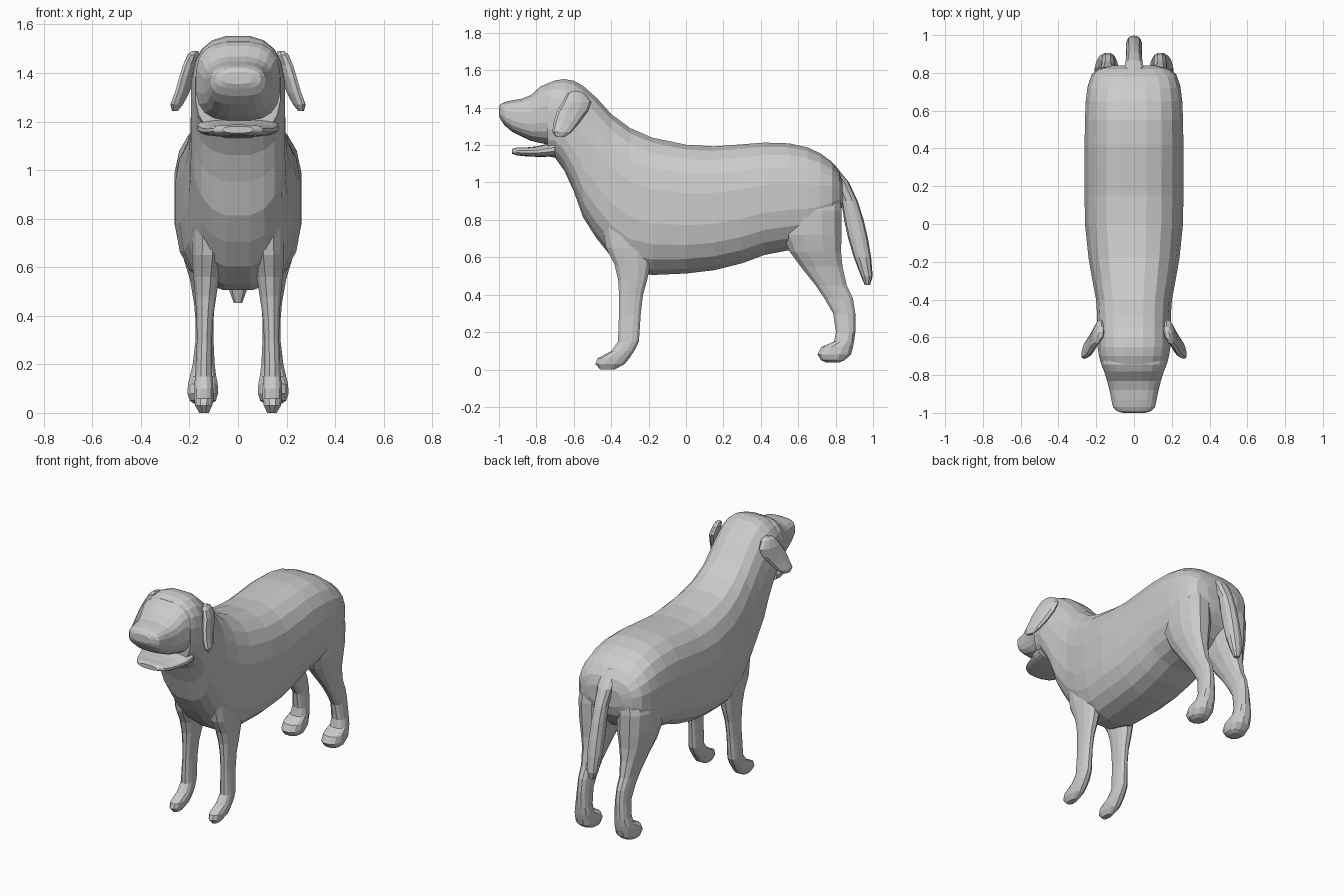
import bpy, bmesh, math
from mathutils import Vector


def ring(n, power):
    """Unit superellipse points."""
    pts = []
    for i in range(n):
        a = 2 * math.pi * (i + 0.5) / n
        c, s = math.cos(a), math.sin(a)
        pts.append((math.copysign(abs(c) ** (2 / power), c),
                    math.copysign(abs(s) ** (2 / power), s)))
    return pts


def loft(name, rings, mirror=False):
    """Closed skin over a list of point rings, optionally mirrored in x."""
    bm = bmesh.new()
    for sx in ((1, -1) if mirror else (1,)):
        vs = [[bm.verts.new((p[0] * sx, p[1], p[2])) for p in r] for r in rings]
        n = len(vs[0])
        for a, b in zip(vs, vs[1:]):
            for i in range(n):
                j = (i + 1) % n
                bm.faces.new((a[i], a[j], b[j], b[i]))
        bm.faces.new(vs[0])
        bm.faces.new(vs[-1])
    bmesh.ops.recalc_face_normals(bm, faces=bm.faces)
    me = bpy.data.meshes.new(name)
    bm.to_mesh(me)
    bm.free()
    ob = bpy.data.objects.new(name, me)
    bpy.context.collection.objects.link(ob)
    return ob


def upright(name, slices, power, n=20):
    """Slices across y: (y, half width, bottom, top)."""
    return loft(name, [[(w * u, y, (b + t) / 2 + (t - b) / 2 * v)
                        for u, v in ring(n, power)] for y, w, b, t in slices])


def level(name, slices, power=2.4, n=12, shear=0.0, mirror=True):
    """Slices across z: (z, x0, x1, y0, y1)."""
    return loft(name, [[((a + b) / 2 + (b - a) / 2 * u - shear * (d - c) / 2 * v,
                         (c + d) / 2 + (d - c) / 2 * v, z)
                        for u, v in ring(n, power)] for z, a, b, c, d in slices], mirror)


# torso, neck and skull
body = upright("body", [
    (-.74, .176, 1.138, 1.532), (-.70, .187, 1.13, 1.548), (-.65, .195, 1.06, 1.555),
    (-.60, .196, .95, 1.547), (-.55, .196, .81, 1.52), (-.48, .197, .70, 1.458),
    (-.40, .203, .60, 1.37), (-.30, .222, .525, 1.295), (-.18, .243, .502, 1.243),
    (0, .262, .51, 1.205), (.15, .264, .528, 1.196), (.3, .264, .565, 1.207),
    (.42, .264, .61, 1.216), (.55, .262, .635, 1.212), (.65, .258, .66, 1.19),
    (.72, .249, .70, 1.157), (.78, .23, .76, 1.112), (.82, .19, .82, 1.06),
    (.838, .12, .88, 1.0)], 2.65)

# upper muzzle
muzzle = upright("muzzle", [
    (-.72, .172, 1.20, 1.53), (-.745, .174, 1.203, 1.53), (-.78, .16, 1.21, 1.513),
    (-.83, .144, 1.222, 1.468), (-.88, .131, 1.245, 1.448), (-.93, .121, 1.27, 1.44),
    (-.97, .112, 1.305, 1.43), (-.99, .093, 1.335, 1.42), (-1, .06, 1.355, 1.405)], 2.9)

# lower jaw
jaw = upright("jaw", [
    (-.70, .168, 1.14, 1.215), (-.75, .165, 1.137, 1.205), (-.80, .148, 1.137, 1.193),
    (-.86, .127, 1.14, 1.187), (-.905, .1, 1.145, 1.187), (-.93, .06, 1.153, 1.18)], 2.9)

# legs
front_legs = level("front_legs", [
    (.8, .06, .19, -.46, -.15), (.65, .06, .192, -.43, -.17), (.56, .075, .185, -.385, -.188),
    (.48, .088, .178, -.365, -.205), (.4, .1, .172, -.36, -.228), (.3, .107, .17, -.36, -.24),
    (.15, .105, .178, -.365, -.25), (.1, .1, .182, -.4, -.275), (.06, .1, .182, -.475, -.3),
    (.03, .105, .178, -.487, -.325), (0, .12, .16, -.46, -.38)])
hind_legs = level("hind_legs", [
    (1.0, .05, .21, .56, .815), (.85, .03, .25, .51, .836), (.72, .03, .243, .51, .836),
    (.63, .05, .225, .55, .833), (.55, .075, .2, .61, .84), (.45, .095, .182, .69, .862),
    (.38, .1, .176, .738, .895), (.3, .1, .176, .785, .907), (.2, .095, .188, .8, .907),
    (.15, .088, .2, .79, .9), (.12, .082, .208, .72, .895), (.08, .08, .21, .7, .885),
    (.05, .09, .2, .72, .85), (.037, .11, .18, .75, .82)])

# merge the overlapping parts into one skin
bpy.context.view_layer.objects.active = body
for part in (muzzle, jaw, front_legs, hind_legs):
    mod = body.modifiers.new("merge", 'BOOLEAN')
    mod.operation = 'UNION'
    mod.solver = 'EXACT'
    mod.object = part
    bpy.ops.object.modifier_apply(modifier=mod.name)
    bpy.data.objects.remove(part, do_unlink=True)

# drooping ears
level("ears", [
    (1.49, .165, .19, -.61, -.57), (1.475, .16, .205, -.635, -.54),
    (1.43, .17, .222, -.66, -.505), (1.38, .185, .235, -.69, -.525),
    (1.32, .205, .255, -.708, -.57), (1.27, .23, .275, -.715, -.61),
    (1.243, .25, .27, -.695, -.65)], 2.2, 10, .25)

# hanging tail
level("tail", [
    (1.1, -.055, .055, .73, .79), (1.0, -.05, .05, .79, .872), (.9, -.042, .042, .83, .918),
    (.8, -.042, .042, .845, .95), (.7, -.044, .044, .867, .973), (.6, -.044, .044, .897, .99),
    (.5, -.036, .036, .935, .998), (.453, -.018, .018, .955, .985)], 2.4, 10, 0, False)
